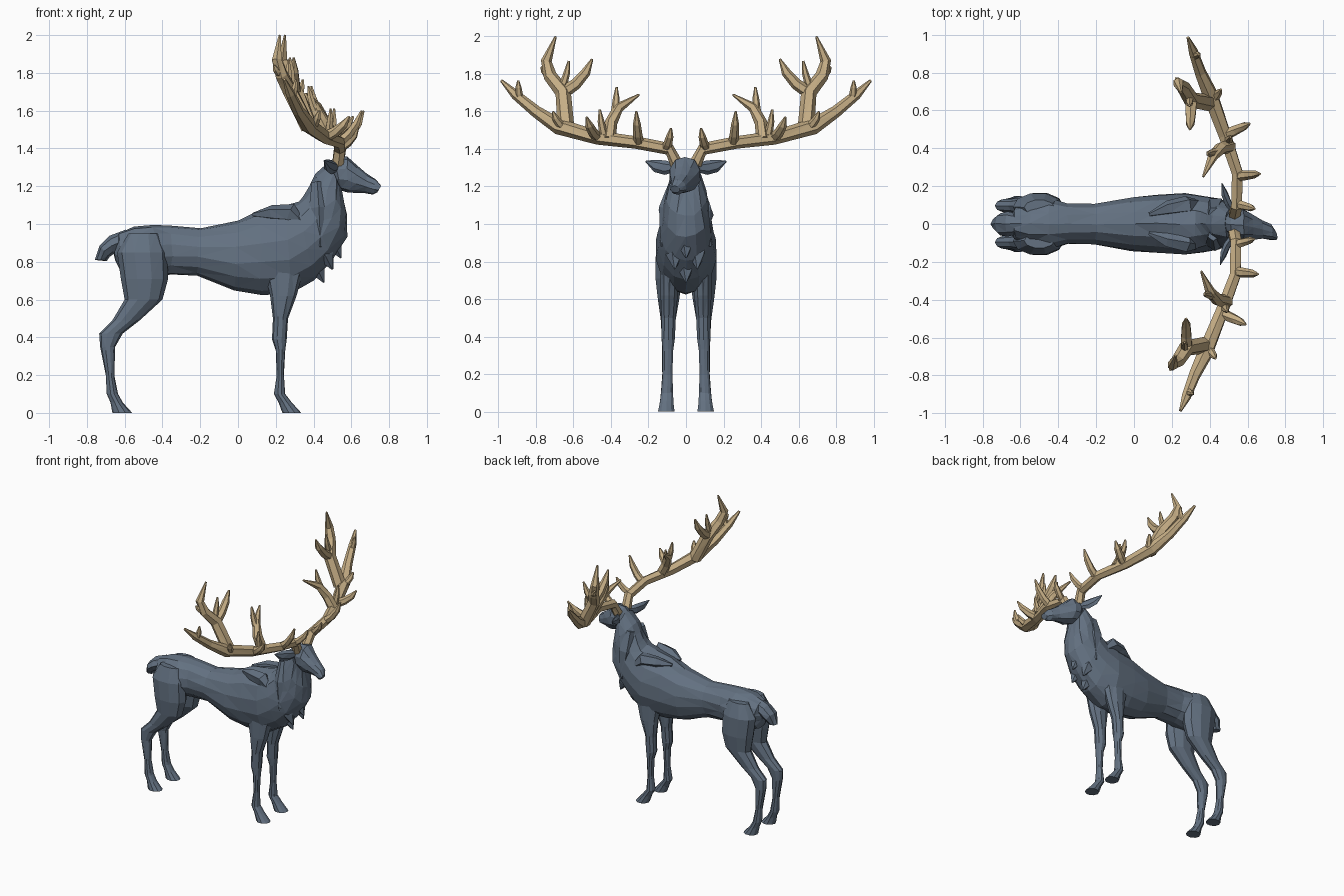
import bpy, bmesh, math, random
from mathutils import Vector

if "Cube" in bpy.data.objects:
    bpy.data.objects.remove(bpy.data.objects["Cube"])

random.seed(4)


def material(name, rgb):
    m = bpy.data.materials.new(name)
    m.diffuse_color = (*rgb, 1)
    m.use_nodes = True
    m.node_tree.nodes["Principled BSDF"].inputs["Base Color"].default_value = m.diffuse_color
    return m


SLATE = material("slate hide", (0.125, 0.165, 0.22))
TAN = material("tan antler", (0.56, 0.42, 0.235))


def skin(name, rings, mat, jitter=0.0):
    """Closed flat-shaded skin over a list of equal-sized vertex rings."""
    bm = bmesh.new()
    rows = [[bm.verts.new(p + Vector([random.uniform(-jitter, jitter) for _ in p]))
             for p in ring] for ring in rings]
    n = len(rows[0])
    for a, b in zip(rows, rows[1:]):
        for i in range(n):
            bm.faces.new((a[i], a[(i + 1) % n], b[(i + 1) % n], b[i]))
    bm.faces.new(rows[0])
    bm.faces.new(rows[-1])
    bmesh.ops.recalc_face_normals(bm, faces=bm.faces)
    bmesh.ops.triangulate(bm, faces=bm.faces)
    me = bpy.data.meshes.new(name)
    bm.to_mesh(me)
    bm.free()
    me.materials.append(mat)
    bpy.context.collection.objects.link(bpy.data.objects.new(name, me))


def loft(name, sections, y_at=lambda k: 0, n=10, jitter=0.003):
    """Sections: (x1, z1, x2, z2, half width), two opposite profile points per ring."""
    rings = []
    for k, (x1, z1, x2, z2, w) in enumerate(sections):
        a, b = Vector((x1, 0, z1)), Vector((x2, 0, z2))
        y = y_at(k / (len(sections) - 1))
        rings.append([(a + b) / 2 + (a - b) / 2 * math.cos(t) + Vector((0, y + w * math.sin(t), 0))
                      for t in (math.tau * i / n for i in range(n))])
    skin(name, rings, SLATE, jitter)


def leg(name, side, rows):
    """Rows: (back x, front x, z, half width); the foot stands a little wider."""
    loft(name, [(a, z, b, z, w) for a, b, z, w in rows],
         lambda k: side * (.088 + .017 * k), jitter=0)


def tube(name, pts, radii, mat, side=1, n=6, flat=1.0):
    """Tapered tube through points; flat squashes it front to back."""
    pts = [Vector((p[0] + .02 * side * p[1], side * p[1], p[2])) for p in pts]
    rings = []
    for i, p in enumerate(pts):
        d = (pts[min(i + 1, len(pts) - 1)] - pts[max(i - 1, 0)]).normalized()
        u = d.cross(Vector((1, 0, 0.01))).normalized()
        v = u.cross(d) * flat
        rings.append([p + radii[i] * (u * math.cos(t) + v * math.sin(t))
                      for t in (math.tau * k / n for k in range(n))])
    skin(name, rings, mat)


def along(path, t):
    """Point on a path at a fractional index."""
    i = min(int(t), len(path) - 2)
    return Vector(path[i]).lerp(Vector(path[i + 1]), t - i)


def tine(name, path, t, tip, r, side):
    """Curved spike growing outward from a path, then bending up to its tip."""
    base, tip = along(path, t), Vector(tip)
    ctrl = base.lerp(tip, .75)
    ctrl.z = base.z + (tip.z - base.z) * .35
    pts = [base.lerp(ctrl, s).lerp(ctrl.lerp(tip, s), s) for s in (0, .33, .67, 1)]
    tube(name, pts, [r, r * .9, r * .75, .006], TAN, side)


# Torso and neck in one skin
loft("torso_and_neck", [
    (-.66, .90, -.65, .80, .04), (-.63, .955, -.62, .75, .09), (-.55, .985, -.52, .71, .125),
    (-.45, 1.0, -.42, .72, .135), (-.35, .995, -.35, .73, .108), (-.2, .98, -.22, .73, .11),
    (0, 1.02, -.02, .65, .145), (.12, 1.075, .12, .625, .157), (.25, 1.1, .28, .625, .167),
    (.32, 1.12, .4, .7, .155), (.35, 1.15, .5, .8, .14), (.38, 1.2, .575, .93, .122),
    (.41, 1.26, .58, 1.04, .11), (.48, 1.33, .55, 1.18, .08)], n=14, jitter=.005)

# Head, turned slightly to one side
loft("head", [
    (.47, 1.31, .53, 1.19, .05), (.51, 1.35, .55, 1.175, .08), (.58, 1.36, .58, 1.165, .085),
    (.63, 1.31, .62, 1.165, .07), (.68, 1.265, .67, 1.165, .05),
    (.73, 1.237, .715, 1.155, .042), (.757, 1.205, .735, 1.165, .025)],
    lambda k: -.06 * k * k)

# Tail
loft("tail", [(-.59, .97, -.62, .86, .05), (-.68, .935, -.66, .84, .065),
              (-.73, .885, -.68, .825, .058), (-.757, .81, -.695, .805, .03)], n=8)

# Fur tufts hanging down the chest
for i, (x, y, z) in enumerate([(.455, 0, .69), (.545, 0, .82), (.5, .06, .76), (.5, -.06, .76)]):
    tube(f"chest_tuft_{i + 1}", [(x - .07, y, z + .14), (x - .035, y, z + .07), (x, y, z)],
         [.055, .045, .004], SLATE, n=5)

# Antler main beam, upright branch and middle branch
BEAM = [(.53, .05, 1.32), (.54, .09, 1.4), (.54, .27, 1.435), (.47, .47, 1.46),
        (.39, .68, 1.52), (.335, .8, 1.6), (.295, .91, 1.69), (.265, .985, 1.765)]
TALL = [(.385, .64, 1.51), (.29, .655, 1.7), (.245, .725, 1.79), (.22, .745, 1.87),
        (.235, .695, 2.0)]
MIDDLE = [(.5, .41, 1.45), (.45, .4, 1.54), (.41, .36, 1.62), (.36, .25, 1.69)]

for side, tag in ((1, "left"), (-1, "right")):
    # Hind leg from haunch to hoof
    leg(f"hind_leg_{tag}", side, [
        (-.58, -.42, .95, .04), (-.64, -.375, .85, .075), (-.62, -.37, .71, .075),
        (-.6, -.4, .6, .06), (-.665, -.52, .49, .042), (-.735, -.61, .42, .036),
        (-.73, -.65, .35, .032), (-.7, -.655, .2, .028), (-.695, -.635, .1, .034),
        (-.675, -.61, .055, .037), (-.665, -.56, 0, .046)])
    # Front leg from shoulder to hoof
    leg(f"front_leg_{tag}", side, [
        (.13, .36, .8, .05), (.17, .31, .62, .048), (.185, .265, .5, .04),
        (.18, .258, .39, .037), (.2, .25, .33, .03), (.205, .243, .2, .027),
        (.19, .25, .1, .034), (.215, .285, .055, .037), (.235, .335, 0, .046)])
    # Ear
    tube(f"ear_{tag}", [(.53, .05, 1.3), (.495, .11, 1.3), (.475, .16, 1.31), (.46, .215, 1.335)],
         [.02, .038, .034, .004], SLATE, side, flat=.55)
    # Shaggy shoulder and neck fur
    tube(f"shoulder_fur_{tag}", [(.08, .05, 1.05), (.18, .085, 1.06), (.28, .1, 1.06),
                                 (.37, .115, .98)], [.01, .04, .05, .006], SLATE, side, n=5)
    tube(f"neck_fur_{tag}", [(.42, .06, 1.22), (.43, .09, 1.08), (.44, .13, .88)],
         [.03, .055, .006], SLATE, side, n=5)
    # Antler beam and branches
    tube(f"antler_beam_{tag}", BEAM, [.034, .033, .033, .037, .043, .032, .026, .008], TAN, side)
    tube(f"antler_tall_branch_{tag}", TALL, [.045, .042, .036, .029, .006], TAN, side)
    tube(f"antler_middle_branch_{tag}", MIDDLE, [.036, .034, .028, .006], TAN, side)
    # Tines: parent path, position along it, tip, base radius
    for i, (path, t, tip, r) in enumerate([
            (BEAM, 1.1, (.635, .08, 1.51), .026), (BEAM, 1.9, (.66, .265, 1.6), .028),
            (BEAM, 2.8, (.5, .46, 1.61), .024), (BEAM, 3.0, (.6, .53, 1.57), .03),
            (BEAM, 3.85, (.445, .71, 1.6), .025), (BEAM, 5.8, (.325, .895, 1.765), .022),
            (MIDDLE, 1.5, (.38, .37, 1.73), .024), (TALL, 1, (.285, .5, 1.88), .034),
            (TALL, 1.2, (.28, .625, 1.87), .023), (TALL, 2, (.205, .77, 1.84), .022)]):
        tine(f"antler_tine_{i + 1}_{tag}", path, t, tip, r, side)
